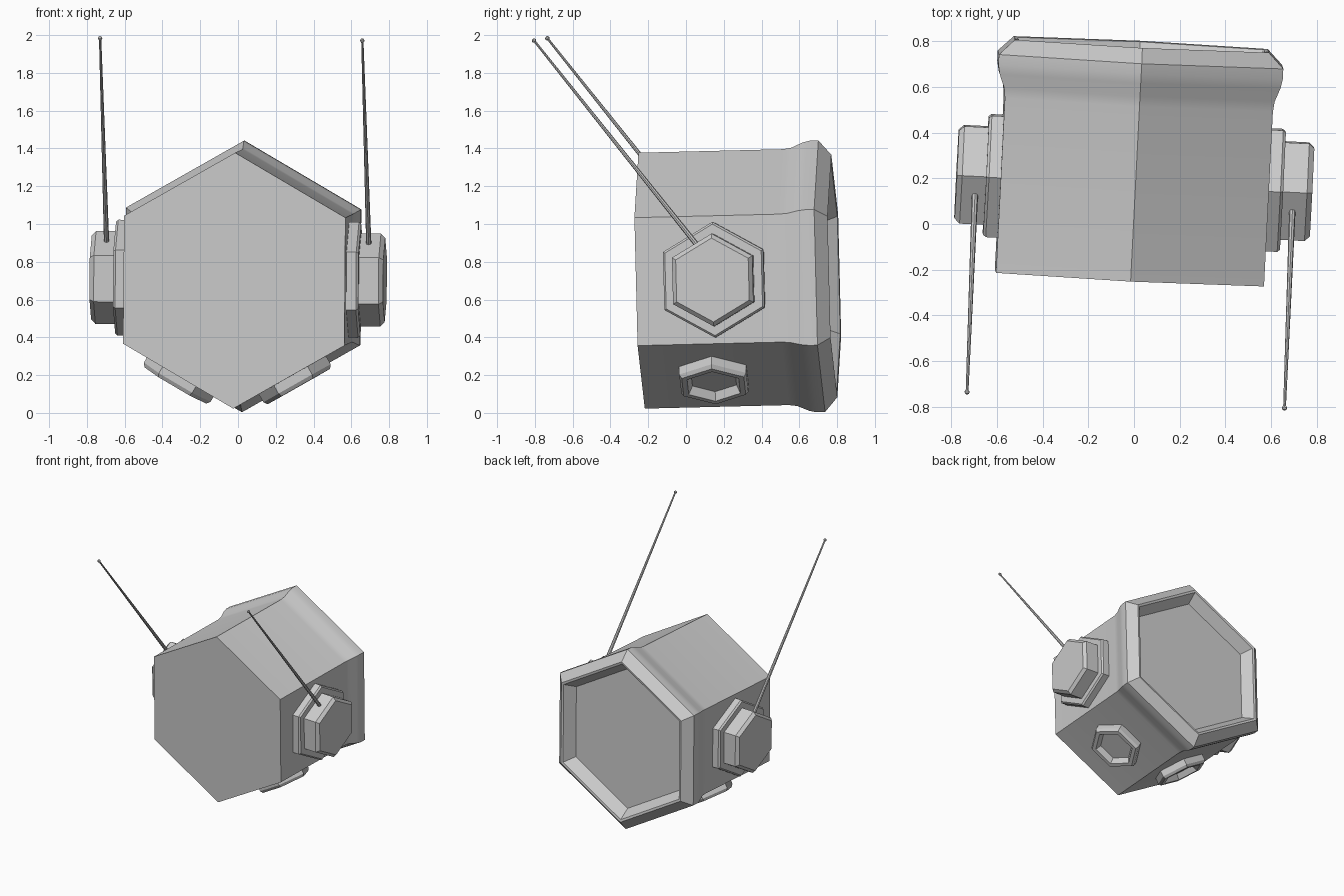
import bpy, bmesh, math
from mathutils import Vector, Matrix, Euler

if "Cube" in bpy.data.objects:
    bpy.data.objects.remove(bpy.data.objects["Cube"])

# Slight lean of the whole model; local frame: hexagon axis = +y, front face at y = 0
LEAN = Matrix.Translation((-0.02, -0.235, 0.70)) @ Euler(
    (math.radians(1.4), math.radians(0.5), math.radians(-2.9)), 'XYZ').to_matrix().to_4x4()


def sweep(name, origin, axis, up, profile, sides=6):
    """Closed n-sided solid from (height along axis, corner radius) pairs; a corner points along 'up'."""
    origin, axis, up = Vector(origin), Vector(axis).normalized(), Vector(up).normalized()
    side = axis.cross(up).normalized()
    up = side.cross(axis)
    bm = bmesh.new()
    rings = []
    for h, r in profile:
        ring = []
        for k in range(sides):
            a = 2 * math.pi * k / sides
            ring.append(bm.verts.new(origin + axis * h + (up * math.cos(a) + side * math.sin(a)) * r))
        rings.append(ring)
    for a, b in zip(rings, rings[1:]):
        for k in range(sides):
            n = (k + 1) % sides
            bm.faces.new((a[k], a[n], b[n], b[k]))
    bm.faces.new(rings[0])
    bm.faces.new(rings[-1])
    bmesh.ops.recalc_face_normals(bm, faces=bm.faces)
    mesh = bpy.data.meshes.new(name)
    bm.to_mesh(mesh)
    bm.free()
    obj = bpy.data.objects.new(name, mesh)
    bpy.context.collection.objects.link(obj)
    obj.matrix_world = LEAN
    bpy.ops.object.select_all(action='DESELECT')
    obj.select_set(True)
    bpy.context.view_layer.objects.active = obj
    bpy.ops.object.shade_smooth_by_angle(angle=math.radians(30))
    return obj


# Hexagonal body with a flared, chamfered back rim and a recessed back panel
sweep("body", (0, 0, 0), (0, 1, 0), (0, 0, 1), [
    (0, 0.6775), (0.765, 0.6775), (0.81, 0.684), (0.87, 0.71), (0.91, 0.719),
    (0.955, 0.719), (1.022, 0.642), (1.018, 0.622), (0.935, 0.56)])

for s, label in ((-1, "left"), (1, "right")):
    # Side knob: wide base plate and chamfered cap
    sweep(label + "_knob_base", (0, 0.415, 0), (s, 0, 0), (0, 0, 1),
          [(0.56, 0.307), (0.638, 0.307), (0.65, 0.295)])
    sweep(label + "_knob_cap", (0, 0.415, 0), (s, 0, 0), (0, 0, 1),
          [(0.62, 0.246), (0.755, 0.246), (0.778, 0.222)])

    # Hollow hexagonal foot on the lower slanted face
    normal = Vector((s * 0.5, 0, -math.sqrt(0.75)))
    slope = Vector((s * math.sqrt(0.75), 0, 0.5))
    sweep(label + "_foot", (0, 0.385, 0), normal, slope,
          [(0.57, 0.205), (0.635, 0.205), (0.655, 0.19), (0.655, 0.158), (0.61, 0.135)]
          ).location += LEAN.to_3x3() @ (slope * 0.0)

    # Forward-leaning antenna with a ball tip
    base, tip = Vector((s * 0.695, 0.335, 0.185)), Vector((s * 0.695, -0.503, 1.29))
    length = (tip - base).length
    sweep(label + "_antenna", base, tip - base, (1, 0, 0),
          [(0, 0.014), (length, 0.006)], sides=8)
    sweep(label + "_antenna_tip", tip, tip - base, (1, 0, 0),
          [(-0.011, 0.004), (-0.006, 0.010), (0, 0.012), (0.006, 0.010), (0.011, 0.004)], sides=8)
